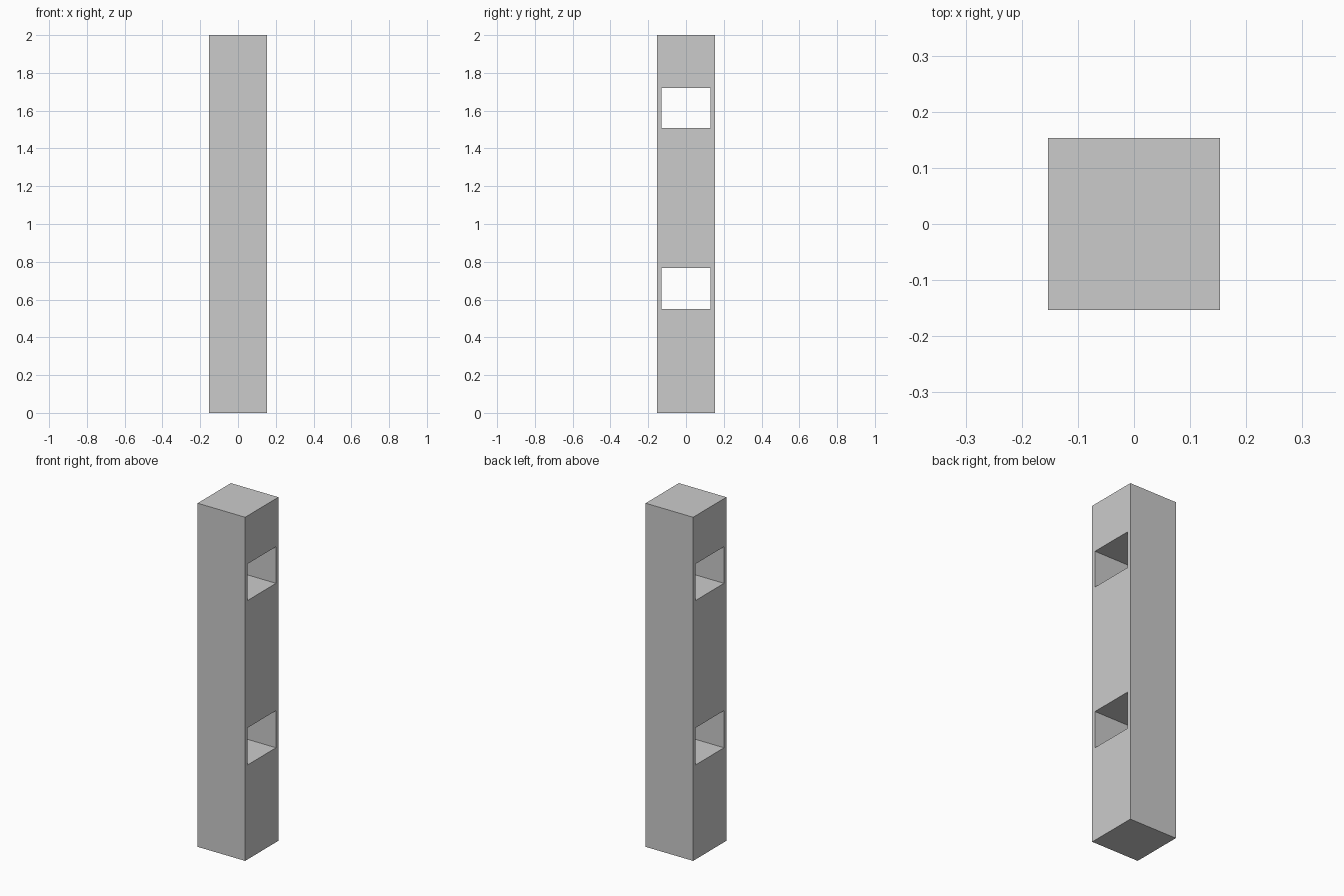
import bpy

if "Cube" in bpy.data.objects:
    bpy.data.objects.remove(bpy.data.objects["Cube"])

HALF = 0.153          # half width of the square post
HEIGHT = 2.0
SLOT_HALF = 0.131     # half width of each opening
SLOTS = [(0.55, 0.766), (1.507, 1.72)]   # bottom and top of each opening


def box(name, size, z0, z1):
    bpy.ops.mesh.primitive_cube_add(size=1, location=(0, 0, (z0 + z1) / 2))
    ob = bpy.context.object
    ob.name = name
    ob.scale = (size[0], size[1], z1 - z0)
    bpy.ops.object.transform_apply(location=True, rotation=False, scale=True)
    return ob


# Square post
post = box("fence_post", (2 * HALF, 2 * HALF), 0, HEIGHT)

# Rail openings cut straight through from side to side
for i, (z0, z1) in enumerate(SLOTS):
    cutter = box(f"rail_slot_cutter_{i + 1}", (4 * HALF, 2 * SLOT_HALF), z0, z1)
    cutter.hide_render = True
    bpy.context.view_layer.objects.active = post
    mod = post.modifiers.new("rail_slot", 'BOOLEAN')
    mod.operation = 'DIFFERENCE'
    mod.solver = 'EXACT'
    mod.object = cutter
    bpy.ops.object.modifier_apply(modifier=mod.name)
    bpy.data.objects.remove(cutter)
